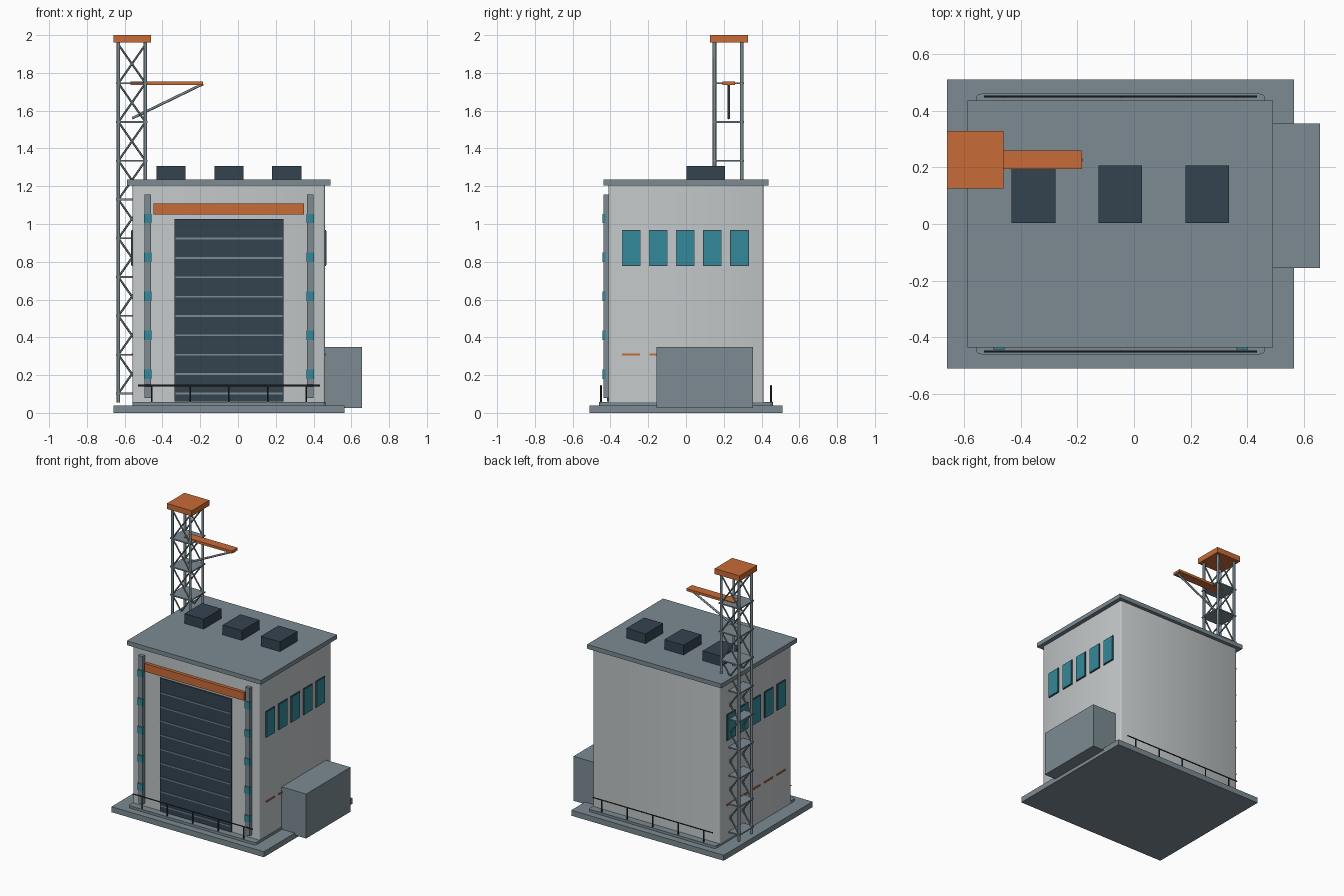
import bpy, bmesh, math
from mathutils import Vector, Matrix

if "Cube" in bpy.data.objects:
    bpy.data.objects.remove(bpy.data.objects["Cube"])


def material(name, rgb):
    m = bpy.data.materials.new(name)
    m.diffuse_color = (*rgb, 1)
    m.use_nodes = True
    m.node_tree.nodes["Principled BSDF"].inputs["Base Color"].default_value = m.diffuse_color
    return m


WALL = material("pale wall", (0.55, 0.58, 0.59))
STEEL = material("blue grey steel", (0.20, 0.26, 0.29))
DARK = material("dark slate", (0.034, 0.056, 0.08))
ORANGE = material("safety orange", (0.58, 0.147, 0.038))
TEAL = material("teal glass", (0.034, 0.25, 0.32))
RAIL = material("rail charcoal", (0.028, 0.034, 0.04))


def finish(name, bm, mat):
    me = bpy.data.meshes.new(name)
    bm.to_mesh(me)
    bm.free()
    me.materials.append(mat)
    ob = bpy.data.objects.new(name, me)
    bpy.context.collection.objects.link(ob)
    return ob


def add_box(bm, x, y, z):
    c = [(a[0] + a[1]) / 2 for a in (x, y, z)]
    s = [a[1] - a[0] for a in (x, y, z)]
    bmesh.ops.create_cube(bm, size=1, matrix=Matrix.Translation(c) @ Matrix.Diagonal((*s, 1)))


def boxes(name, mat, *specs):
    bm = bmesh.new()
    for s in specs:
        add_box(bm, *s)
    return finish(name, bm, mat)


def rods(name, mat, pairs, radius, sides=8):
    bm = bmesh.new()
    for a, b in pairs:
        a, b = Vector(a), Vector(b)
        d = b - a
        rot = d.to_track_quat('Z', 'Y').to_matrix().to_4x4()
        bmesh.ops.create_cone(bm, cap_ends=True, segments=sides, radius1=radius, radius2=radius,
                              depth=d.length, matrix=Matrix.Translation((a + b) / 2) @ rot)
    return finish(name, bm, mat)


def around(c, w):
    return (c - w / 2, c + w / 2)


def bevel_vertical(ob, width, segments):
    bm = bmesh.new()
    bm.from_mesh(ob.data)
    edges = [e for e in bm.edges if abs(e.verts[0].co.z - e.verts[1].co.z) > 0.005]
    bmesh.ops.bevel(bm, geom=edges, offset=width, segments=segments, affect='EDGES', profile=0.5)
    bm.to_mesh(ob.data)
    bm.free()


# Ground slab, rounded plinth, main hall and side annex
boxes("base_slab", STEEL, ((-0.66, 0.565), (-0.51, 0.51), (0, 0.04)))
plinth = boxes("plinth", STEEL, ((-0.558, 0.463), (-0.46, 0.46), (0.035, 0.058)))
bevel_vertical(plinth, 0.018, 3)
hall = boxes("hall_walls", WALL, ((-0.558, 0.46), (-0.41, 0.41), (0.04, 1.21)))
bevel_vertical(hall, 0.009, 2)
boxes("side_annex", STEEL, ((0.45, 0.656), (-0.155, 0.355), (0.025, 0.348)))

# Roof with three vents
boxes("roof", STEEL, ((-0.588, 0.49), (-0.436, 0.436), (1.205, 1.236)))
boxes("roof_vents", DARK, *[(around(x, 0.154), (0.003, 0.206), (1.23, 1.307))
                            for x in (-0.355, -0.048, 0.258)])

# Roller door, slats and lintel
LEVELS = [0.103 + 0.1025 * i for i in range(9)]
boxes("roller_door", DARK, ((-0.335, 0.24), (-0.419, -0.40), (0.06, 1.027)))
boxes("door_slats", STEEL, *[((-0.33, 0.236), (-0.424, -0.41), around(z, 0.009)) for z in LEVELS])
boxes("door_lintel", ORANGE, ((-0.447, 0.35), (-0.433, -0.40), (1.05, 1.108)))

# Front pilasters with marker lamps
COLUMNS = (-0.478, 0.382)
boxes("pilasters", STEEL, *[(around(x, 0.034), (-0.437, -0.40), (0.08, 1.155)) for x in COLUMNS])
boxes("marker_lamps", TEAL, *[(around(x, 0.041), (-0.443, -0.425), around(0.205 + 0.206 * i, 0.05))
                              for x in COLUMNS for i in range(5)])

# Windows and hazard dashes on both side walls
BAYS = [-0.29 + 0.1432 * i for i in range(5)]
SIDES = (-0.558, 0.46)
boxes("window_frames", DARK, *[(around(x, 0.012), around(y, 0.099), (0.777, 0.967))
                               for x in SIDES for y in BAYS])
boxes("window_panes", TEAL, *[(around(x, 0.018), around(y, 0.091), (0.782, 0.963))
                              for x in SIDES for y in BAYS])
boxes("hazard_dashes", ORANGE, *[(around(x, 0.012), around(y, 0.095), around(0.31, 0.01))
                                 for x in SIDES for y in BAYS])

# Handrails along the front and back
rails = []
for y in (-0.45, 0.45):
    rails.append(((-0.53, y, 0.145), (0.434, y, 0.145)))
    rails += [((-0.457 + 0.2045 * i, y, 0.05), (-0.457 + 0.2045 * i, y, 0.145)) for i in range(5)]
rods("handrails", RAIL, rails, 0.0045, 6)

# Lattice tower: legs, decks, cross braces and cap
TX, TY = (-0.633, -0.49), (0.151, 0.295)
rods("tower_legs", STEEL, [((x, y, 0.055), (x, y, 1.965)) for x in TX for y in TY], 0.0095)
DECKS = [0.103 + 0.2053 * i for i in range(9)]
boxes("tower_decks", STEEL, *[((-0.645, -0.478), (0.14, 0.307), around(z, 0.009)) for z in DECKS])
braces = []
for z0, z1 in zip(DECKS, DECKS[1:] + [1.95]):
    for y in TY:
        braces += [((TX[0], y, z0), (TX[1], y, z1)), ((TX[1], y, z0), (TX[0], y, z1))]
rods("tower_braces", STEEL, braces, 0.0055, 6)
boxes("tower_cap", ORANGE, ((-0.66, -0.46), (0.126, 0.328), (1.96, 2.0)))

# Crane jib and its strut
boxes("jib", ORANGE, ((-0.568, -0.184), (0.194, 0.259), (1.737, 1.755)))
rods("jib_strut", STEEL, [((-0.56, 0.226, 1.56), (-0.184, 0.226, 1.742))], 0.007)

# Smooth the round rods and rounded corners while keeping edges sharp
for ob in bpy.context.scene.objects:
    ob.select_set(ob.name in {"plinth", "hall_walls", "handrails", "tower_legs", "tower_braces", "jib_strut"})
bpy.context.view_layer.objects.active = hall
bpy.ops.object.shade_smooth_by_angle(angle=math.radians(50))
